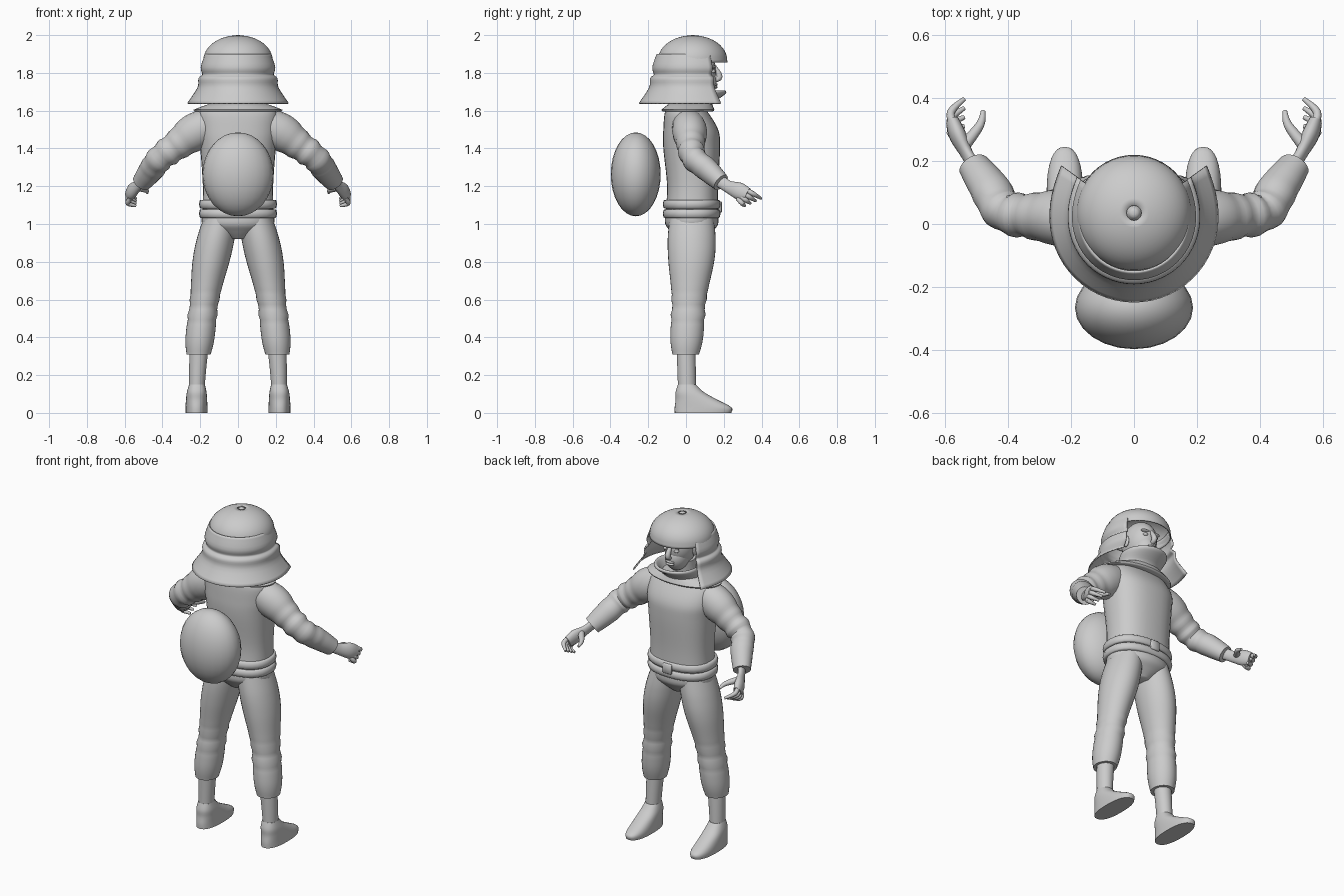
import bpy, bmesh, math
from mathutils import Vector, Matrix

cube = bpy.data.objects.get("Cube")
if cube:
    bpy.data.objects.remove(cube)

colour = (.6, .6, .6, 1)
grey = bpy.data.materials.new("light_grey")
grey.use_nodes = True
grey.diffuse_color = colour
grey.node_tree.nodes["Principled BSDF"].inputs["Base Color"].default_value = colour


def finish(name, bm, mirror=False, thickness=0):
    """Turn a bmesh into a smooth shaded object with sharp rims."""
    bmesh.ops.recalc_face_normals(bm, faces=bm.faces)
    mesh = bpy.data.meshes.new(name)
    bm.to_mesh(mesh)
    bm.free()
    for polygon in mesh.polygons:
        polygon.use_smooth = True
    mesh.set_sharp_from_angle(angle=math.radians(45))
    mesh.materials.append(grey)
    part = bpy.data.objects.new(name, mesh)
    bpy.context.collection.objects.link(part)
    if thickness:
        solid = part.modifiers.new("Thickness", 'SOLIDIFY')
        solid.thickness = thickness
        solid.offset = 0
    if mirror:
        part.modifiers.new("Mirror", 'MIRROR')


def spline(keys, steps):
    """Smooth curve through a few key points of any dimension."""
    keys = [Vector(key) for key in keys]
    padded = [keys[0], *keys, keys[-1]]
    points = []
    for a, b, c, d in zip(padded, padded[1:], padded[2:], padded[3:]):
        for i in range(steps):
            t = i / steps
            bend = 2 * a - 5 * b + 4 * c - d + t * (3 * b - 3 * c + d - a)
            points.append(b + t / 2 * (c - a + t * bend))
    return points + [keys[-1]]


def skin(bm, rows, closed=True, capped=True):
    """Join rows of points into a surface."""
    rows = [[bm.verts.new(point) for point in row] for row in rows]
    count = len(rows[0])
    for low, high in zip(rows, rows[1:]):
        for i in range(count if closed else count - 1):
            j = (i + 1) % count
            bm.faces.new((low[i], low[j], high[j], high[i]))
    if capped:
        bm.faces.new(rows[0])
        bm.faces.new(rows[-1])


def oval(count, power=2):
    """Unit circle, squarer for a higher power."""
    for i in range(count):
        angle = math.tau * i / count
        yield [math.copysign(abs(value) ** (2 / power), value)
               for value in (math.cos(angle), math.sin(angle))]


def folds(z, joint):
    """Cloth wrinkles that fade out away from a joint."""
    if joint is None:
        return 1
    away = (z - joint) / .06
    return 1 + .07 * math.sin(away * 9) * math.exp(-away * away)


def stack(name, keys, lean=lambda z: 0, power=2, steps=5, joint=None, **options):
    """Body of horizontal ovals, each key giving z, centre y, radius x, radius y."""
    bm = bmesh.new()
    rows = []
    for z, y, width, depth in spline(keys, steps):
        width *= folds(z, joint)
        depth *= folds(z, joint)
        rows.append([(lean(z) + width * u, y + depth * v, z) for u, v in oval(32, power)])
    skin(bm, rows)
    finish(name, bm, **options)


def tube(bm, keys, side, flat=1, steps=4, joint=None):
    """Round sweep through keys of x, y, z and radius, flattened along side."""
    points = spline(keys, steps)
    rows = []
    for i, point in enumerate(points):
        before, after = points[max(i - 1, 0)], points[min(i + 1, len(points) - 1)]
        along = (after - before).xyz.normalized()
        up = along.cross(Vector(side)).normalized()
        across = up.cross(along) * flat
        radius = point.w * folds(point.z, joint)
        rows.append([point.xyz + radius * (up * u + across * v) for u, v in oval(20)])
    skin(bm, rows)


def ball(bm, centre, size):
    matrix = Matrix.Translation(centre) @ Matrix.Diagonal((*size, 1))
    bmesh.ops.create_uvsphere(bm, u_segments=24, v_segments=16, radius=1, matrix=matrix)


X, Y, Z = (1, 0, 0), (0, 1, 0), (0, 0, 1)

# Shirt
stack("shirt_body", [(1.05, .03, .19, .14), (1.2, .035, .186, .135), (1.4, .03, .2, .15),
                     (1.5, .025, .212, .145), (1.6, 0, .2, .11), (1.63, 0, .12, .08)], power=2.4)

# Belts with rounded rims, and a buckle
for name, middle in ("upper_belt", 1.105), ("lower_belt", 1.055):
    rim = [(middle + .023 * t, .03, .207 - .01 * t ** 4, .153 - .01 * t ** 4)
           for t in (-1, -.8, 0, .8, 1)]
    stack(name, rim, power=2.3, steps=1)
bm = bmesh.new()
bmesh.ops.create_cube(bm, matrix=Matrix.Translation((0, .18, 1.09))
                      @ Matrix.Diagonal((.06, .02, .06, 1)))
bmesh.ops.bevel(bm, geom=bm.edges[:], offset=.005, segments=1, affect='EDGES')
finish("belt_buckle", bm)

# Hips
stack("hips", [(1.06, .03, .19, .14), (1, .03, .19, .14), (.96, .03, .14, .11),
               (.92, .03, .05, .07)])


# Legs spread outward toward the ground
def spread(z):
    return .22 - .12 * z * z


trouser = [(1.03, .09), (.92, .1), (.8, .098), (.6, .077), (.4, .077), (.31, .064)]
stack("trouser_legs", [(z, min(.03, .06 * z - .02), r, r * (1.02 + .27 * z)) for z, r in trouser],
      lean=spread, steps=8, joint=.55, mirror=True)
stack("shins", [(.35, 0, .05, .05), (.15, .005, .042, .048), (.1, .005, .042, .048)],
      lean=spread, mirror=True)
stack("shoes", [(0, .09, .058, .15), (.03, .09, .058, .15), (.07, .055, .056, .11),
                (.11, .02, .052, .075), (.15, .005, .042, .048)],
      lean=spread, power=2.4, mirror=True)

# Sleeves
bm = bmesh.new()
tube(bm, [(.13, .01, 1.53, .09), (.23, .02, 1.485, .1), (.32, .025, 1.42, .08),
          (.41, .04, 1.35, .07), (.46, .115, 1.285, .066), (.51, .185, 1.22, .052)],
     Y, flat=.92, steps=8, joint=1.37)
finish("sleeves", bm, mirror=True)

# Hands: palm, four fanned fingers and a thumb
bm = bmesh.new()
tube(bm, [(.5, .17, 1.235, .034), (.53, .22, 1.2, .032), (.56, .28, 1.175, .045),
          (.577, .325, 1.155, .036)], X, flat=.6)
for i in range(4):
    knuckle = Vector((.57, .31, 1.185, .012)) - i * Vector((0, .012, .017, 0))
    middle = knuckle + Vector((.013, .045 - .007 * i, -.025, .001))
    tip = knuckle + Vector((-.03, .088 - .017 * i, -.05 + .004 * i, -.005))
    tube(bm, [knuckle, middle, tip], Z)
tube(bm, [(.54, .25, 1.195, .02), (.49, .315, 1.18, .014), (.48, .36, 1.165, .007)], Z)
finish("hands", bm, mirror=True)

# Collar plate and chin guard, which leans forward as it rises
stack("collar_plate", [(1.595, .01, .22, .13), (1.605, .01, .235, .14), (1.64, .025, .14, .11)],
      steps=2)
stack("chin_guard", [(1.61, .025, .15, .115), (1.64, .04, .125, .105), (1.69, .078, .134, .132),
                     (1.705, .08, .12, .12), (1.66, .07, .09, .09)])

# Neck and head with face details
stack("neck", [(1.58, .01, .08, .08), (1.72, .03, .07, .075)])
bm = bmesh.new()
ball(bm, (0, .045, 1.81), (.088, .115, .12))
ball(bm, (0, .08, 1.75), (.068, .082, .085))
tube(bm, [(0, .15, 1.835, .01), (0, .178, 1.78, .016), (0, .15, 1.758, .01)], Y)
for height in 1.738, 1.724:
    ball(bm, (0, .156, height), (.028, .012, .008))
for side in -1, 1:
    ball(bm, (side * .035, .143, 1.808), (.016, .013, .01))
    ball(bm, (side * .035, .142, 1.832), (.03, .016, .009))
    ball(bm, (side * .09, .04, 1.79), (.01, .022, .034))
finish("head", bm)

# Helmet dome with a straight brim band and a top knob
bm = bmesh.new()
dome = [(.182, 1.855)]
for i in range(12):
    angle = math.pi / 2 * i / 12
    dome.append((.18 * math.cos(angle), 1.868 + .128 * math.sin(angle)))
skin(bm, [[(r * u, .035 + r * v, z) for u, v in oval(48)] for r, z in dome], capped=False)
finish("helmet_dome", bm, thickness=.006)
stack("helmet_knob", [(1.98, .035, .026, .026), (1.995, .035, .016, .016), (2, .035, .008, .008)])

# Tiered neck guard, open at the face and flaring at its front ends
bm = bmesh.new()
rows = []
for radius, z in spline([(.17, 1.9), (.193, 1.83), (.185, 1.79), (.205, 1.77),
                         (.211, 1.72), (.265, 1.638)], 4):
    row = []
    for i in range(-20, 21):
        turn = i / 20
        angle = math.radians(126 * turn - 90)
        reach = radius * (1 + .07 * turn ** 8)
        row.append((reach * math.cos(angle), .018 + reach * math.sin(angle), z))
    rows.append(row)
skin(bm, rows, closed=False, capped=False)
finish("neck_guard", bm, thickness=.007)

# Rounded pack behind the back
bm = bmesh.new()
ball(bm, (0, -.266, 1.263), (.188, .132, .222))
finish("back_pack", bm)
